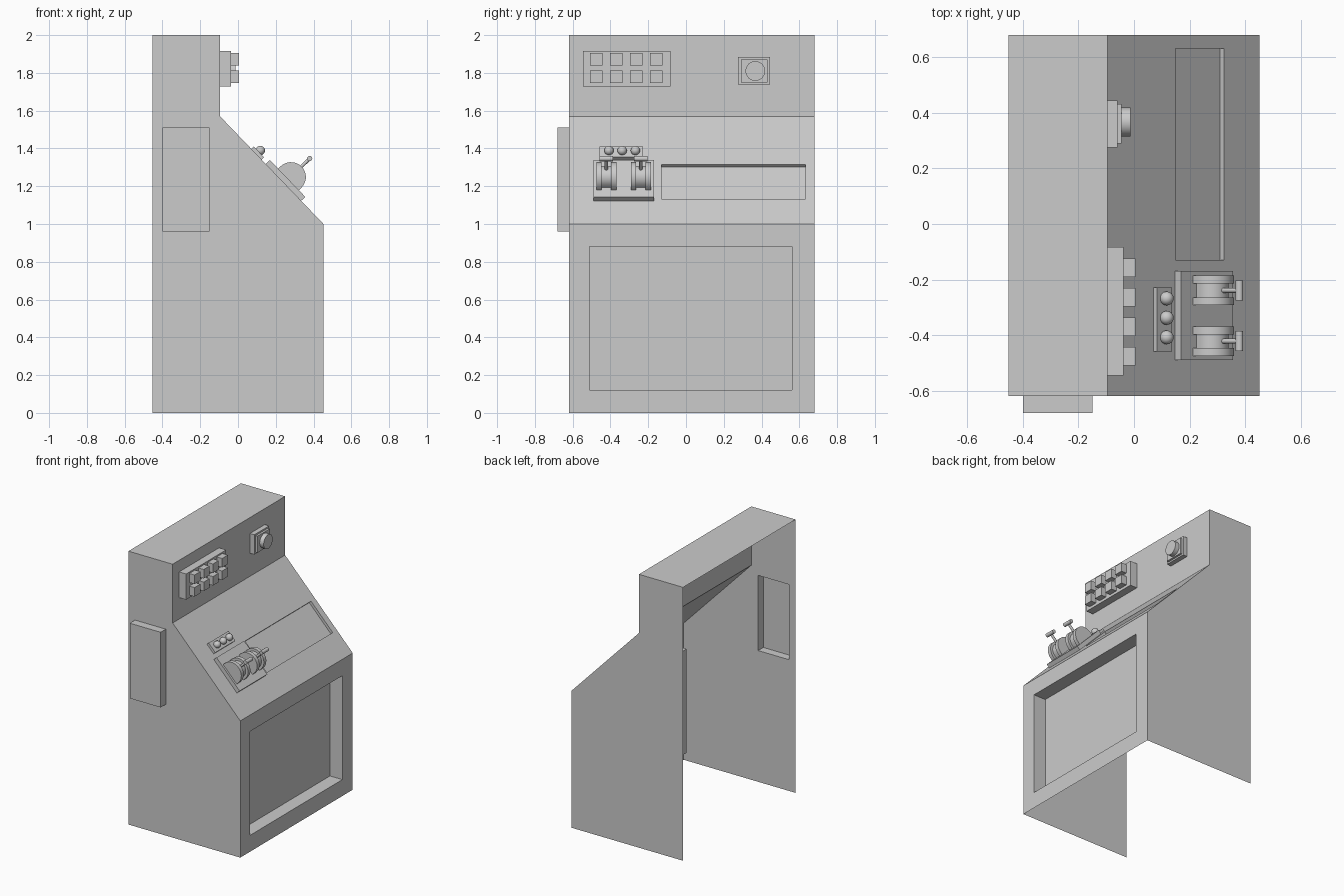
import bpy, bmesh, math
from mathutils import Matrix, Vector

if "Cube" in bpy.data.objects:
    bpy.data.objects.remove(bpy.data.objects["Cube"])

XB, XF, XU = -0.4525, 0.4525, -0.095   # back, front, upper panel
YL, YR = -0.62, 0.68


def frame(a, b):
    """Local axes on a panel from a to b in xz: x down the panel, y along world y, z outward."""
    d = Vector((b[0] - a[0], 0, b[1] - a[1]))
    length = d.length
    d.normalize()
    y = Vector((0, 1, 0))
    m = Matrix((d, y, d.cross(y))).transposed().to_4x4()
    return Matrix.Translation((a[0], 0, a[1])) @ m, length


UPPER, UPPER_LEN = frame((XU, 2.0), (XU, 1.57))
SLOPE, SLOPE_LEN = frame((XU, 1.57), (XF, 1.0))
FRONT, FRONT_LEN = frame((XF, 1.0), (XF, 0.0))


def finish(name, bm, smooth=False):
    bmesh.ops.recalc_face_normals(bm, faces=bm.faces)
    me = bpy.data.meshes.new(name)
    bm.to_mesh(me)
    bm.free()
    ob = bpy.data.objects.new(name, me)
    bpy.context.collection.objects.link(ob)
    if smooth:
        bpy.context.view_layer.objects.active = ob
        ob.select_set(True)
        bpy.ops.object.shade_smooth_by_angle(angle=math.radians(35))
        ob.select_set(False)
    return ob


def add_face(bm, pts):
    bm.faces.new([bm.verts.new(p) for p in pts])


def add_pocket(bm, rim, offset):
    floor = [p + offset for p in rim]
    add_face(bm, floor)
    for i in range(4):
        j = (i + 1) % 4
        add_face(bm, [rim[i], rim[j], floor[j], floor[i]])


def add_recessed_panel(bm, m, length, u0, u1, v0, v1, depth):
    outer = [m @ Vector(p) for p in
             ((0, YL, 0), (length, YL, 0), (length, YR, 0), (0, YR, 0))]
    rim = [m @ Vector(p) for p in ((u0, v0, 0), (u1, v0, 0), (u1, v1, 0), (u0, v1, 0))]
    for i in range(4):
        j = (i + 1) % 4
        add_face(bm, [outer[i], outer[j], rim[j], rim[i]])
    add_pocket(bm, rim, m.to_3x3() @ Vector((0, 0, -depth)))


def box(name, m, u0, u1, v0, v1, h0, h1):
    """Block standing on a panel, open where it touches the panel."""
    bm = bmesh.new()
    bmesh.ops.create_cube(bm, size=1)
    low = [f for f in bm.faces if f.normal.z < -0.5]
    bmesh.ops.delete(bm, geom=low, context='FACES_ONLY')
    t = Matrix.Translation(((u0 + u1) / 2, (v0 + v1) / 2, (h0 + h1) / 2))
    bm.transform(m @ t @ Matrix.Diagonal((u1 - u0, v1 - v0, h1 - h0, 1)))
    return finish(name, bm)


def cylinder(name, m, r, depth, seg=24):
    bm = bmesh.new()
    bmesh.ops.create_cone(bm, cap_ends=True, segments=seg, radius1=r, radius2=r,
                          depth=depth, matrix=m)
    return finish(name, bm, True)


def half_disc(name, m, u, v0, v1, h, rise, r, seg=14):
    """Arched block: straight rise, then half circle, extruded along y."""
    prof = [(u + r, h)]
    prof += [(u + r * math.cos(math.pi * i / seg), h + rise + r * math.sin(math.pi * i / seg))
             for i in range(seg + 1)]
    prof += [(u - r, h)]
    bm = bmesh.new()
    f = bm.faces.new([bm.verts.new((a, v0, b)) for a, b in prof])
    ext = bmesh.ops.extrude_face_region(bm, geom=[f])
    bmesh.ops.translate(bm, vec=(0, v1 - v0, 0),
                        verts=[e for e in ext['geom'] if isinstance(e, bmesh.types.BMVert)])
    bm.transform(m)
    return finish(name, bm, True)


# Cabinet shell, open at the back and bottom
bm = bmesh.new()
P = [(XB, 0), (XF, 0), (XF, 1), (XU, 1.57), (XU, 2), (XB, 2)]
H = [(-0.40, 0.96), (-0.15, 0.96), (-0.15, 1.51), (-0.40, 1.51)]


def side(pts, y):
    return [Vector((x, y, z)) for x, z in pts]


add_face(bm, side(P, YR))
add_face(bm, side([P[0], P[1], P[2], P[3], H[2], H[1], H[0]], YL))
add_face(bm, side([P[3], P[4], P[5], P[0], H[0], H[3], H[2]], YL))
add_pocket(bm, side(H, YL), Vector((0, -0.06, 0)))
add_face(bm, [(XB, YL, 2), (XU, YL, 2), (XU, YR, 2), (XB, YR, 2)])
add_face(bm, [UPPER @ Vector(p) for p in
              ((0, YL, 0), (UPPER_LEN, YL, 0), (UPPER_LEN, YR, 0), (0, YR, 0))])
add_recessed_panel(bm, SLOPE, SLOPE_LEN, 0.352, 0.605, -0.13, 0.632, 0.02)
add_recessed_panel(bm, FRONT, FRONT_LEN, 0.12, 0.88, -0.51, 0.56, 0.10)
bmesh.ops.remove_doubles(bm, verts=bm.verts, dist=0.0005)
finish("cabinet", bm)

# Push button block on the upper panel
box("button_panel", UPPER, 0.085, 0.273, -0.545, -0.083, 0, 0.057)
for row, u in enumerate((0.128, 0.22)):
    for col in range(4):
        v = -0.476 + 0.106 * col
        box(f"button_{row}_{col}", UPPER, u - 0.033, u + 0.033, v - 0.033, v + 0.033, 0.057, 0.10)

# Round knob on a stepped plate
box("knob_plate", UPPER, 0.117, 0.262, 0.275, 0.445, 0, 0.035)
box("knob_step", UPPER, 0.129, 0.25, 0.29, 0.432, 0.035, 0.05)
cylinder("knob", UPPER @ Matrix.Translation((0.19, 0.367, 0.065)), 0.052, 0.034, 32)

# Row of indicator lamps on the slope
box("lamp_plate", SLOPE, 0.239, 0.317, -0.459, -0.228, 0, 0.018)
for i in range(3):
    bm = bmesh.new()
    bmesh.ops.create_uvsphere(bm, u_segments=20, v_segments=12, radius=0.025,
                              matrix=SLOPE @ Matrix.Translation((0.278, -0.408 + 0.07 * i, 0.028)))
    finish(f"lamp_{i}", bm, True)

# Twin throttle levers in slotted housings
box("lever_plate", SLOPE, 0.35, 0.62, -0.49, -0.17, 0, 0.03)
for i, v in enumerate((-0.422, -0.239)):
    half_disc(f"housing_left_{i}", SLOPE, 0.492, v - 0.053, v - 0.025, 0.03, 0.018, 0.079)
    half_disc(f"housing_right_{i}", SLOPE, 0.492, v + 0.025, v + 0.053, 0.03, 0.018, 0.079)
    half_disc(f"housing_core_{i}", SLOPE, 0.492, v - 0.025, v + 0.025, 0.03, 0.018, 0.06)
    cylinder(f"lever_shaft_{i}", SLOPE @ Matrix.Translation((0.49, v, 0.12)), 0.009, 0.13, 12)
    cylinder(f"lever_handle_{i}", SLOPE @ Matrix.Translation((0.49, v, 0.187))
             @ Matrix.Rotation(math.pi / 2, 4, 'X'), 0.014, 0.072, 16)
